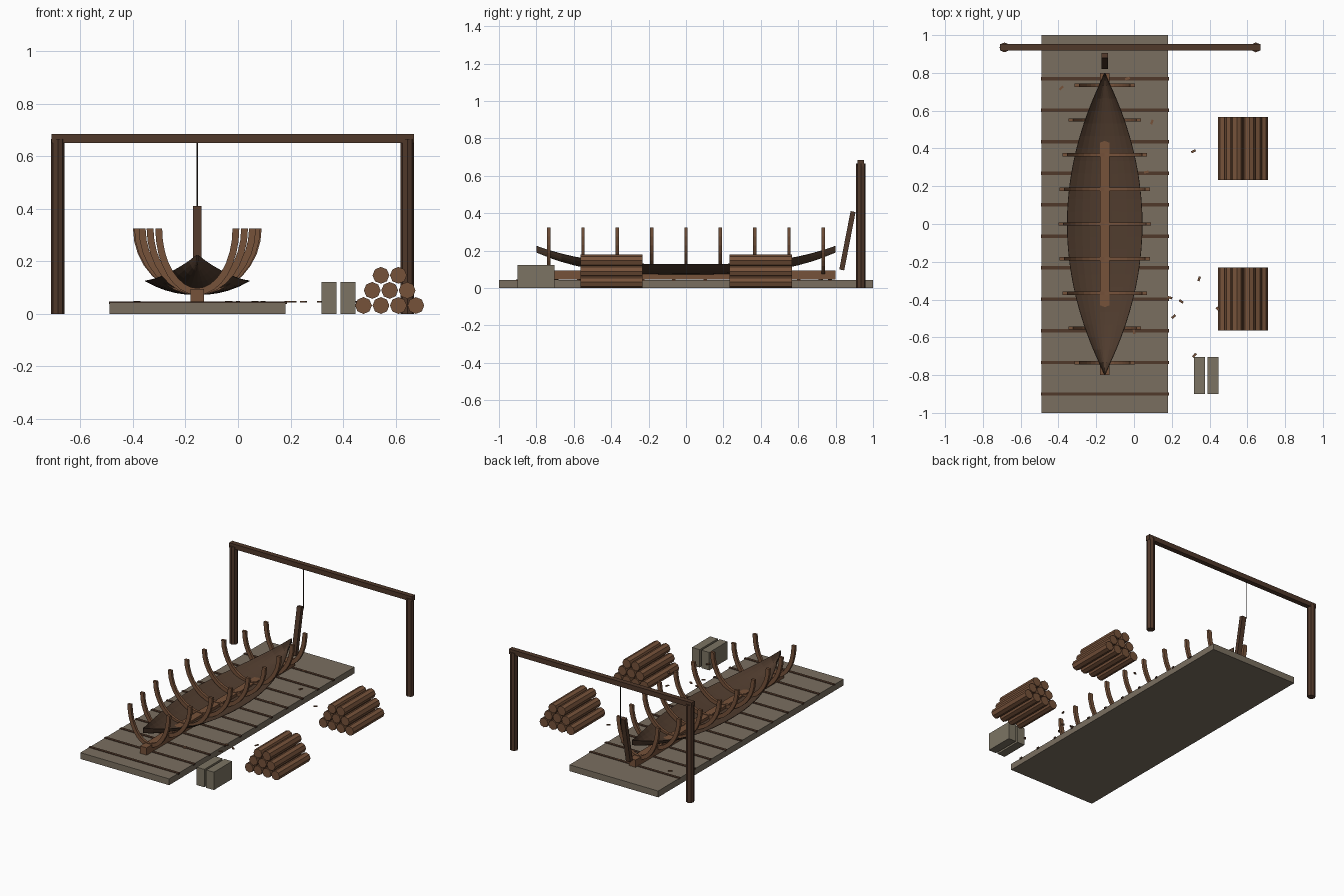
import bpy, bmesh, math, random
from mathutils import Matrix, Vector

if "Cube" in bpy.data.objects:
    bpy.data.objects.remove(bpy.data.objects["Cube"], do_unlink=True)

CX = -0.155          # boat centreline
HALF = 0.8           # half length of keel and hull


def material(name, rgb):
    lin = [((c / 255 + 0.055) / 1.055) ** 2.4 for c in rgb] + [1]
    m = bpy.data.materials.new(name)
    m.use_nodes = True
    m.diffuse_color = lin
    m.node_tree.nodes["Principled BSDF"].inputs["Base Color"].default_value = lin
    return m


light_wood = material("light wood", (118, 82, 58))
dark_wood = material("dark wood", (80, 56, 42))
hull_wood = material("hull wood", (80, 60, 46))
deck_grey = material("weathered deck", (122, 111, 96))
stone = material("stone", (124, 116, 99))
rope_black = material("rope", (42, 33, 27))


def finish(name, bm, mat):
    bmesh.ops.recalc_face_normals(bm, faces=bm.faces)
    mesh = bpy.data.meshes.new(name)
    bm.to_mesh(mesh)
    bm.free()
    mesh.materials.append(mat)
    ob = bpy.data.objects.new(name, mesh)
    bpy.context.collection.objects.link(ob)
    return ob


def box(name, centre, size, mat, rot=None):
    bm = bmesh.new()
    bmesh.ops.create_cube(bm, size=1)
    turn = rot if rot else Matrix()
    bm.transform(Matrix.Translation(centre) @ turn @ Matrix.Diagonal((*size, 1)))
    return finish(name, bm, mat)


def cylinder(name, centre, radius, length, mat, axis="Z", sides=8):
    bm = bmesh.new()
    bmesh.ops.create_cone(bm, cap_ends=True, segments=sides, radius1=radius,
                          radius2=radius, depth=length)
    turn = Matrix.Rotation(math.pi / 2, 4, "X") if axis == "Y" else Matrix()
    bm.transform(Matrix.Translation(centre) @ turn)
    return finish(name, bm, mat)


def loft(name, rings, mat, closed):
    bm = bmesh.new()
    rows = [[bm.verts.new(p) for p in ring] for ring in rings]
    n = len(rows[0])
    for a, b in zip(rows, rows[1:]):
        for i in range(n if closed else n - 1):
            j = (i + 1) % n
            bm.faces.new((a[i], a[j], b[j], b[i]))
    if closed:
        bm.faces.new(rows[0])
        bm.faces.new(rows[-1])
    return finish(name, bm, mat)


# Slipway deck with cross battens
box("slipway_deck", (CX, 0, 0.0215), (0.67, 2, 0.043), deck_grey)
for i in range(11):
    box(f"deck_batten_{i}", (CX + 0.002, -0.9 + i * 0.167, 0.042),
        (0.678, 0.018, 0.01), dark_wood)

# Keel
box("keel", (CX, 0, 0.07), (0.05, 2 * HALF, 0.05), light_wood)

# Shallow hull shell, rising towards both pointed ends
rings = []
for i in range(25):
    t = -1 + i / 12
    width = max(0.2 * (1 - t * t), 0.003)
    rise = abs(t) ** 3
    floor, rim = 0.072 + 0.118 * rise, 0.125 + 0.1 * rise
    rings.append([(CX + width * k / 5, t * HALF,
                   floor + (rim - floor) * abs(k / 5) ** 2.2) for k in range(-5, 6)])
hull = loft("hull_planking", rings, hull_wood, False)
shell = hull.modifiers.new("thickness", "SOLIDIFY")
shell.thickness = 0.003


# Ribs: rectangular timbers bent to a quarter ellipse, one per side
def rib(name, y, reach, side):
    sections = []
    for s in range(9):
        a = math.pi / 2 * s / 8
        mid = Vector((reach * math.sin(a), 0, 0.325 - 0.24 * math.cos(a)))
        tangent = Vector((reach * math.cos(a), 0, 0.24 * math.sin(a))).normalized()
        normal = Vector((-tangent.z, 0, tangent.x))
        ring = []
        for u, v in ((-1, -1), (1, -1), (1, 1), (-1, 1)):
            p = mid + normal * u * 0.013
            ring.append((CX + side * p.x, y + v * 0.009, p.z))
        sections.append(ring)
    loft(name, sections, light_wood, True)


reaches = (0.232, 0.227, 0.21, 0.18, 0.147)
for i in range(-4, 5):
    for side, word in ((1, "left"), (-1, "right")):
        rib(f"rib_{word}_{i + 4}", i * 0.1835, reaches[abs(i)], side)

# Leaning end post hung from the gantry
box("end_post", (CX, 0.863, 0.253), (0.033, 0.027, 0.318), dark_wood,
    Matrix.Rotation(math.radians(-11), 4, "X"))
cylinder("hoist_rope", (CX, 0.93, 0.52), 0.003, 0.28, rope_black, sides=6)

# Gantry
for x, word in ((-0.686, "right"), (0.645, "left")):
    cylinder(f"gantry_post_{word}", (x, 0.935, 0.333), 0.026, 0.666, dark_wood)
box("gantry_beam", (-0.02, 0.935, 0.668), (1.38, 0.034, 0.034), dark_wood)

# Two stacked log piles
for y, word in ((0.4, "back"), (-0.398, "front")):
    for row in range(3):
        for k in range(4 - row):
            cylinder(f"log_{word}_{row}_{k}",
                     (0.478 + 0.0665 * (k + row / 2), y, 0.032 + 0.0575 * row),
                     0.032, 0.333, light_wood, "Y")

# Stone blocks
for x in (0.347, 0.419):
    box("stone_block", (x, -0.802, 0.061), (0.058, 0.196, 0.122), stone)

# Scattered wood chips
random.seed(4)
chips = ((-0.385, 0.72), (-0.035, 0.77), (0.095, 0.54), (0.315, 0.385),
         (0.065, 0.275), (0.345, -0.29), (0.19, -0.39), (0.25, -0.41),
         (0.445, -0.45), (0.21, -0.49), (0, -0.57), (0.32, -0.695))
for x, y in chips:
    box("wood_chip", (x, y, 0.046), (0.025, 0.012, 0.005), light_wood,
        Matrix.Rotation(random.uniform(0, math.pi), 4, "Z"))
